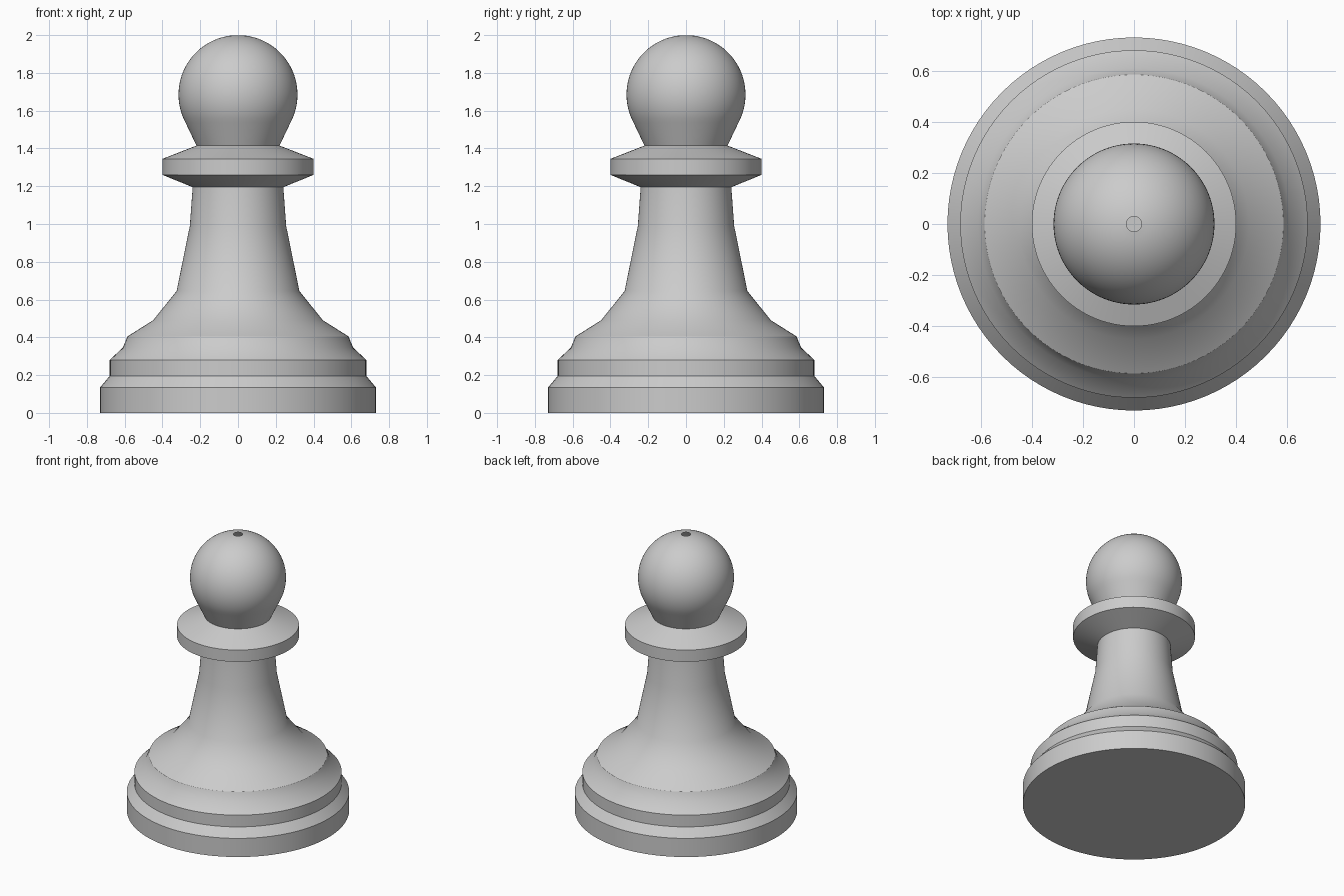
import bpy
import bmesh
from math import sin, cos, tau, radians

SEGMENTS = 96

cube = bpy.data.objects.get("Cube")
if cube:
    bpy.data.objects.remove(cube, do_unlink=True)

# One plain grey material
grey = bpy.data.materials.new("light grey")
grey.use_nodes = True
grey.diffuse_color = (0.6, 0.6, 0.6, 1)
grey.node_tree.nodes["Principled BSDF"].inputs["Base Color"].default_value = grey.diffuse_color


def lathe(name, profile, floor=False):
    """Turn a bottom-to-top (radius, height) profile around the z axis."""
    bm = bmesh.new()
    rings = [[bm.verts.new((r * cos(tau * j / SEGMENTS), r * sin(tau * j / SEGMENTS), z))
              for j in range(SEGMENTS)] for r, z in profile]
    for low, high in zip(rings, rings[1:]):
        for j in range(SEGMENTS):
            k = (j + 1) % SEGMENTS
            bm.faces.new((low[j], low[k], high[k], high[j]))
    if floor:
        bm.faces.new(rings[0][::-1])
    mesh = bpy.data.meshes.new(name)
    bm.to_mesh(mesh)
    bm.free()
    mesh.materials.append(grey)
    obj = bpy.data.objects.new(name, mesh)
    bpy.context.collection.objects.link(obj)
    bpy.ops.object.select_all(action="DESELECT")
    obj.select_set(True)
    bpy.context.view_layer.objects.active = obj
    bpy.ops.object.shade_smooth_by_angle(angle=radians(30))
    return obj


# Stepped foot with a flat underside
foot = [(0.73, 0), (0.73, 0.135), (0.68, 0.195), (0.68, 0.28), (0.61, 0.345), (0.585, 0.405)]
lathe("base", foot, floor=True)

# Flared stem
stem = [foot[-1], (0.45, 0.49), (0.325, 0.645), (0.255, 0.99), (0.24, 1.195)]
lathe("stem", stem)

# Bevelled collar
collar = [stem[-1], (0.40, 1.26), (0.40, 1.345), (0.22, 1.415)]
lathe("collar", collar)

# Ball on a tapered neck, with a small opening at the crown
radius, centre, steps = 0.315, 1.685, 24
angles = [radians(-28 + (84.5 + 28) * i / steps) for i in range(steps + 1)]
ball = [(radius * cos(a), centre + radius * sin(a)) for a in angles]
lathe("head", [collar[-1]] + ball)
